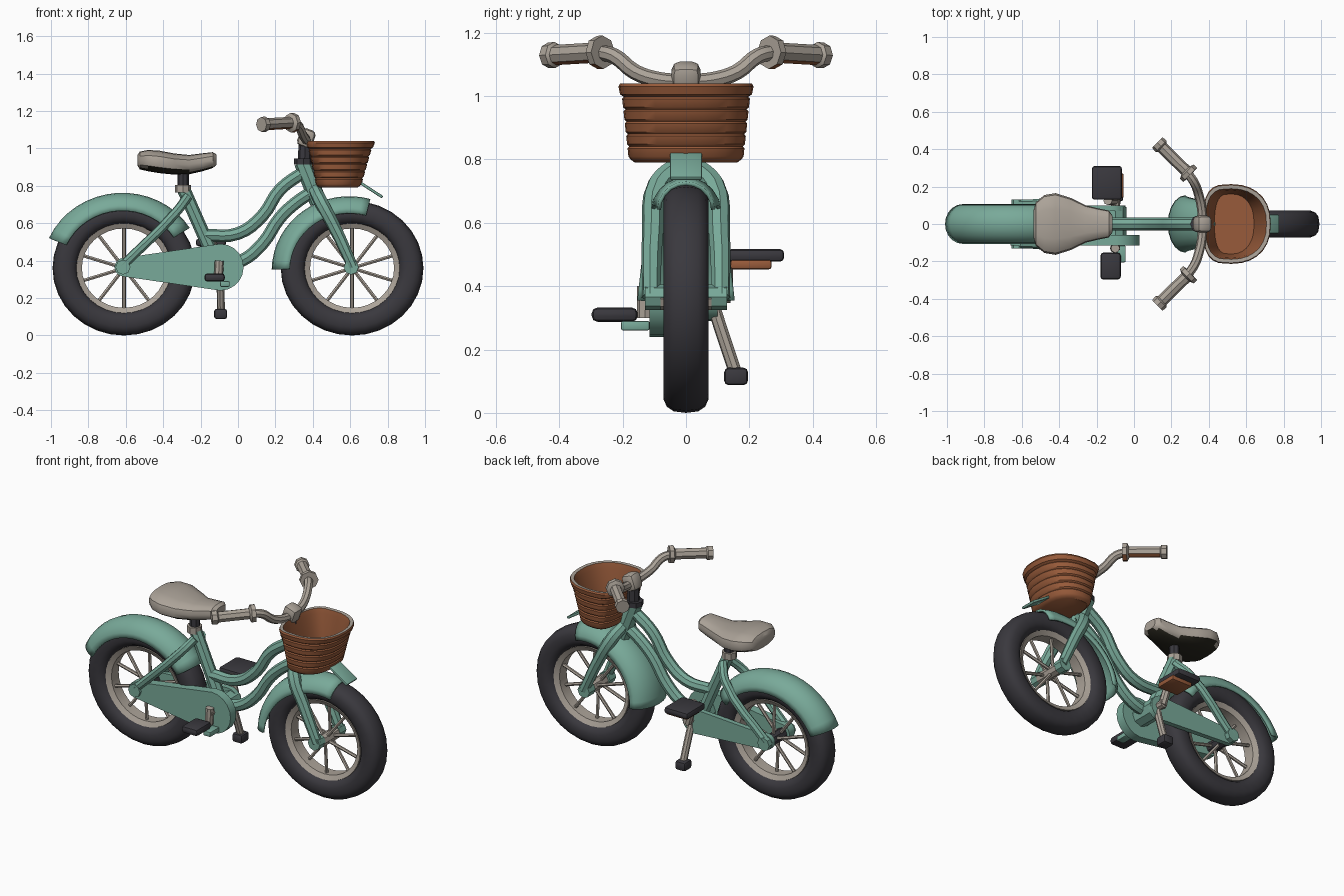
import bpy, bmesh
from math import sin, cos, pi, radians, copysign
from mathutils import Vector

cube = bpy.data.objects.get("Cube")
if cube:
    bpy.data.objects.remove(cube, do_unlink=True)


def material(name, rgb):
    m = bpy.data.materials.new(name)
    m.use_nodes = True
    m.diffuse_color = (*rgb, 1)
    m.node_tree.nodes["Principled BSDF"].inputs["Base Color"].default_value = (*rgb, 1)
    return m


GREEN = material("sage green paint", (.19, .40, .32))
RUBBER = material("charcoal rubber", (.042, .040, .048))
BEIGE = material("warm beige", (.41, .365, .315))
BROWN = material("wicker brown", (.315, .105, .043))
DARK = material("shadowy olive", (.022, .020, .013))
parts = []


def add_mesh(name, mesh, mat):
    mesh.materials.clear()
    mesh.materials.append(mat)
    ob = bpy.data.objects.new(name, mesh)
    bpy.context.collection.objects.link(ob)
    parts.append(ob)
    return ob


def from_bmesh(name, bm, mat):
    bmesh.ops.recalc_face_normals(bm, faces=bm.faces[:])
    mesh = bpy.data.meshes.new(name)
    bm.to_mesh(mesh)
    bm.free()
    return add_mesh(name, mesh, mat)


def paint(ob, mat, rule):
    ob.data.materials.append(mat)
    for f in ob.data.polygons:
        if rule(f):
            f.material_index = 1


def loft(name, rings, mat, ring_closed=True, loop=False, caps=True):
    """Skin a row of equal point rings."""
    bm = bmesh.new()
    rows = [[bm.verts.new(p) for p in r] for r in rings]
    n = len(rows[0])
    for i in range(len(rows) if loop else len(rows) - 1):
        a, b = rows[i], rows[(i + 1) % len(rows)]
        for j in range(n if ring_closed else n - 1):
            k = (j + 1) % n
            bm.faces.new((a[j], a[k], b[k], b[j]))
    if caps and not loop and ring_closed:
        bm.faces.new(rows[0])
        bm.faces.new(rows[-1])
    return from_bmesh(name, bm, mat)


def tube(name, pts, radius, mat, radii=None, smooth=True, sides=2):
    """Round tube through points, with optional radius factors."""
    cu = bpy.data.curves.new(name, "CURVE")
    cu.dimensions = "3D"
    cu.bevel_depth, cu.bevel_resolution, cu.resolution_u = radius, sides, 4
    cu.use_fill_caps = True
    sp = cu.splines.new("BEZIER" if smooth else "POLY")
    row = sp.bezier_points if smooth else sp.points
    row.add(len(pts) - 1)
    for i, p in enumerate(pts):
        row[i].co = p if smooth else (*p, 1)
        row[i].radius = radii[i] if radii else 1
        if smooth:
            row[i].handle_left_type = row[i].handle_right_type = "AUTO"
    tmp = bpy.data.objects.new("path", cu)
    bpy.context.collection.objects.link(tmp)
    dg = bpy.context.evaluated_depsgraph_get()
    mesh = bpy.data.meshes.new_from_object(tmp.evaluated_get(dg))
    bpy.data.objects.remove(tmp, do_unlink=True)
    return add_mesh(name, mesh, mat)


def box(name, centre, size, mat, bevel=.012, tilt=0):
    bm = bmesh.new()
    bmesh.ops.create_cube(bm, size=1)
    for v in bm.verts:
        v.co = Vector(s * c for s, c in zip(size, v.co))
    bmesh.ops.bevel(bm, geom=bm.edges[:], offset=bevel, segments=2, affect="EDGES", profile=.5)
    ob = from_bmesh(name, bm, mat)
    ob.location, ob.rotation_euler = centre, (0, tilt, 0)
    return ob


def spow(v, e):
    return copysign(abs(v) ** e, v)


def around(cx, a, r, y):
    """Point on a slightly wide wheel."""
    return (cx + 1.06 * r * cos(a), y, .36 + r * sin(a))


# Wheels
FRONT, REAR, N = .61, -.61, 32
for cx, side in ((FRONT, "front"), (REAR, "rear")):
    turn = [2 * pi * i / N for i in range(N)]
    prof = [2 * pi * i / 14 for i in range(14)]
    loft(side + "_tyre", [[around(cx, a, .297 + .063 * spow(cos(t), .8), .073 * spow(sin(t), .75))
                           for t in prof] for a in turn], RUBBER, loop=True)
    rim = ((.24, -.05), (.212, -.035), (.212, .035), (.24, .05))
    loft(side + "_rim", [[around(cx, a, r, y) for r, y in rim] for a in turn], BEIGE, loop=True)
    hub = RUBBER if side == "rear" else BEIGE
    tube(side + "_hub", [(cx, -.08, .36), (cx, .08, .36)], .035, hub, smooth=False)
    for i in range(10):
        a, y = radians(36 * i + 18), .025 * (-1) ** i
        tube(side + "_spoke", [around(cx, a, .02, y), around(cx, a, .225, y * .4)], .01,
             BEIGE, smooth=False, sides=1)
    for s in (-1, 1):
        tube(side + "_axle_cap", [(cx - .005, s * .07, .365), (cx - .005, s * .13, .365)], .04,
             GREEN, smooth=False)


# Fenders
def fender(name, cx, a0, a1, r0, r1, w0, w1, depth):
    rings = []
    for i in range(17):
        f = i / 16
        a, r, w = radians(a0 + (a1 - a0) * f), r0 + (r1 - r0) * f, w0 + (w1 - w0) * f
        arc = [radians(-90 + 18 * j) for j in range(11)]
        rings.append([around(cx, a, r - depth * (1 - cos(t)), w * sin(t)) for t in arc])
    ob = loft(name, rings, GREEN, ring_closed=False)
    sol = ob.modifiers.new("thickness", "SOLIDIFY")
    sol.thickness, sol.offset = .012, 0


fender("front_fender", FRONT, 76, 181, .375, .40, .085, .148, .085)
fender("rear_fender", REAR, 33, 157, .39, .405, .10, .10, .09)

# Frame tubes
tube("seat_tube", [(-.29, 0, .78), (-.18, 0, .53), (-.11, 0, .37)], .036, GREEN)
tube("top_tube", [(-.18, 0, .535), (.0, 0, .545), (.13, 0, .64), (.225, 0, .78), (.36, 0, .88)],
     .034, GREEN)
tube("down_tube", [(-.1, 0, .37), (.02, 0, .40), (.13, 0, .49), (.225, 0, .63), (.31, 0, .71),
                   (.40, 0, .77)], .034, GREEN)
tube("head_tube", [(.345, 0, .925), (.43, 0, .71)], .046, GREEN, smooth=False)
tube("bottom_bracket", [(-.1, -.09, .37), (-.1, .09, .37)], .06, GREEN, smooth=False)
for s in (-1, 1):
    tube("seat_stay", [(-.27, s * .03, .74), (-.33, s * .09, .66), (-.62, s * .105, .37)],
         .026, GREEN)
    tube("fork_leg", [(.41, s * .02, .78), (.44, s * .085, .72), (.52, s * .105, .57),
                      (.615, s * .11, .365)], .034, GREEN, radii=(1, 1.1, 1, .85))
box("basket_bracket", (.71, 0, .78), (.15, .10, .015), GREEN, .005, radians(33))


# Chain guard and stay plate: tapered shape wrapping two circles
def taper_plate(name, xa, za, ra, xb, zb, rb, y0, y1):
    half = [radians(90 + 18 * i) for i in range(11)]
    outline = [(xa + ra * cos(t), za + ra * sin(t)) for t in half]
    outline += [(xb - rb * cos(t), zb - rb * sin(t)) for t in half]
    loft(name, [[(x, y, z) for x, z in outline] for y in (y0, y1)], GREEN)


taper_plate("chain_guard", -.61, .365, .05, -.095, .365, .125, -.115, -.06)
taper_plate("stay_plate", -.61, .365, .045, -.12, .365, .075, .07, .10)

# Cranks, pedals and kickstand
tube("crank_axle", [(-.1, -.14, .37), (-.1, .14, .37)], .024, BEIGE, smooth=False)
tube("right_crank", [(-.1, -.13, .40), (-.105, -.13, .30)], .024, BEIGE, smooth=False)
tube("left_crank", [(-.1, .125, .36), (-.14, .125, .50)], .024, BEIGE, smooth=False)
box("right_pedal", (-.125, -.225, .31), (.11, .145, .045), RUBBER, .018)
box("right_pedal_base", (-.07, -.16, .275), (.05, .09, .03), GREEN, .006)
box("left_pedal", (-.145, .22, .497), (.16, .18, .04), RUBBER, .014)
box("left_pedal_base", (-.125, .205, .468), (.14, .13, .03), BROWN, .008)
tube("kickstand", [(-.10, .08, .36), (-.095, .105, .28), (-.09, .155, .13)], .021, BEIGE)
box("kickstand_foot", (-.093, .158, .115), (.07, .075, .055), RUBBER, .014)

# Saddle
tube("seat_clamp", [(-.295, 0, .765), (-.295, 0, .805)], .043, BEIGE, smooth=False)
tube("seat_post", [(-.293, 0, .77), (-.293, 0, .90)], .03, RUBBER, smooth=False)
rows = ((-.538, .07, .965, .91), (-.525, .115, .983, .888), (-.48, .155, .992, .878),
        (-.42, .165, .988, .868), (-.34, .14, .973, .86), (-.26, .10, .965, .862),
        (-.19, .083, .974, .878), (-.135, .072, .98, .895), (-.115, .045, .968, .912))
ring = [2 * pi * i / 16 for i in range(16)]
seat = loft("seat", [[(x, w * spow(cos(t), .75), (zt + zb) / 2 + (zt - zb) / 2 * spow(sin(t), .75))
                      for t in ring] for x, w, zt, zb in rows], BEIGE)
paint(seat, DARK, lambda f: f.normal.z < -.75)

# Handlebar
tube("steering_post", [(.355, 0, .90), (.36, 0, 1.04)], .036, RUBBER, smooth=False)
tube("headset_collar", [(.35, 0, .915), (.35, 0, .945)], .05, RUBBER, smooth=False)
box("stem_block", (.365, 0, 1.055), (.085, .09, .10), BEIGE, .025, radians(20))
for s in (-1, 1):
    tube("handlebar", [(.365, 0, 1.045), (.362, s * .08, 1.05), (.345, s * .16, 1.075),
                       (.32, s * .225, 1.125), (.28, s * .28, 1.138)], .025, BEIGE)
    start, end = Vector((.30, s * .262, 1.138)), Vector((.125, s * .435, 1.128))
    steps = (0, .10, .14, .85, .88, 1)
    grip = tube("grip", [start.lerp(end, f) for f in steps], .032, BEIGE,
                radii=(1.65, 1.65, 1, 1, 1.3, 1.25), smooth=False)
    paint(grip, BROWN, lambda f: f.normal.z < -.85 and abs(f.center.y) < .40)


# Basket
def basket_ring(z, grow):
    f = (z - .79) / .25
    sx, sy = .62 + .34 * f + grow, .83 + .13 * f + grow
    out = []
    for i in range(28):
        t = 2 * pi * i / 28
        c, s = cos(t), sin(t)
        x = .21 * spow(c, .9) if c > 0 else .155 * spow(c, .55)
        out.append((.52 + sx * x, sy * .21 * spow(s, .85), z))
    return out


rings = [basket_ring(.79, -.06), basket_ring(.80, 0)]
for k in range(5):
    z = .805 + .039 * k
    rings += [basket_ring(z + .004, .025), basket_ring(z + .03, .025), basket_ring(z + .036, -.005)]
rings += [basket_ring(1.005, .05), basket_ring(1.03, .06), basket_ring(1.04, .03),
          basket_ring(1.038, -.06), basket_ring(1.01, -.08), basket_ring(.82, -.08)]
basket = loft("basket", rings, BROWN)
paint(basket, BEIGE, lambda f: f.center.z > 1.03 and f.normal.z > .6)

# Soft shading with crisp edges
for ob in bpy.context.selected_objects:
    ob.select_set(False)
for ob in parts:
    ob.select_set(True)
bpy.context.view_layer.objects.active = parts[0]
bpy.ops.object.shade_smooth_by_angle(angle=radians(35))
